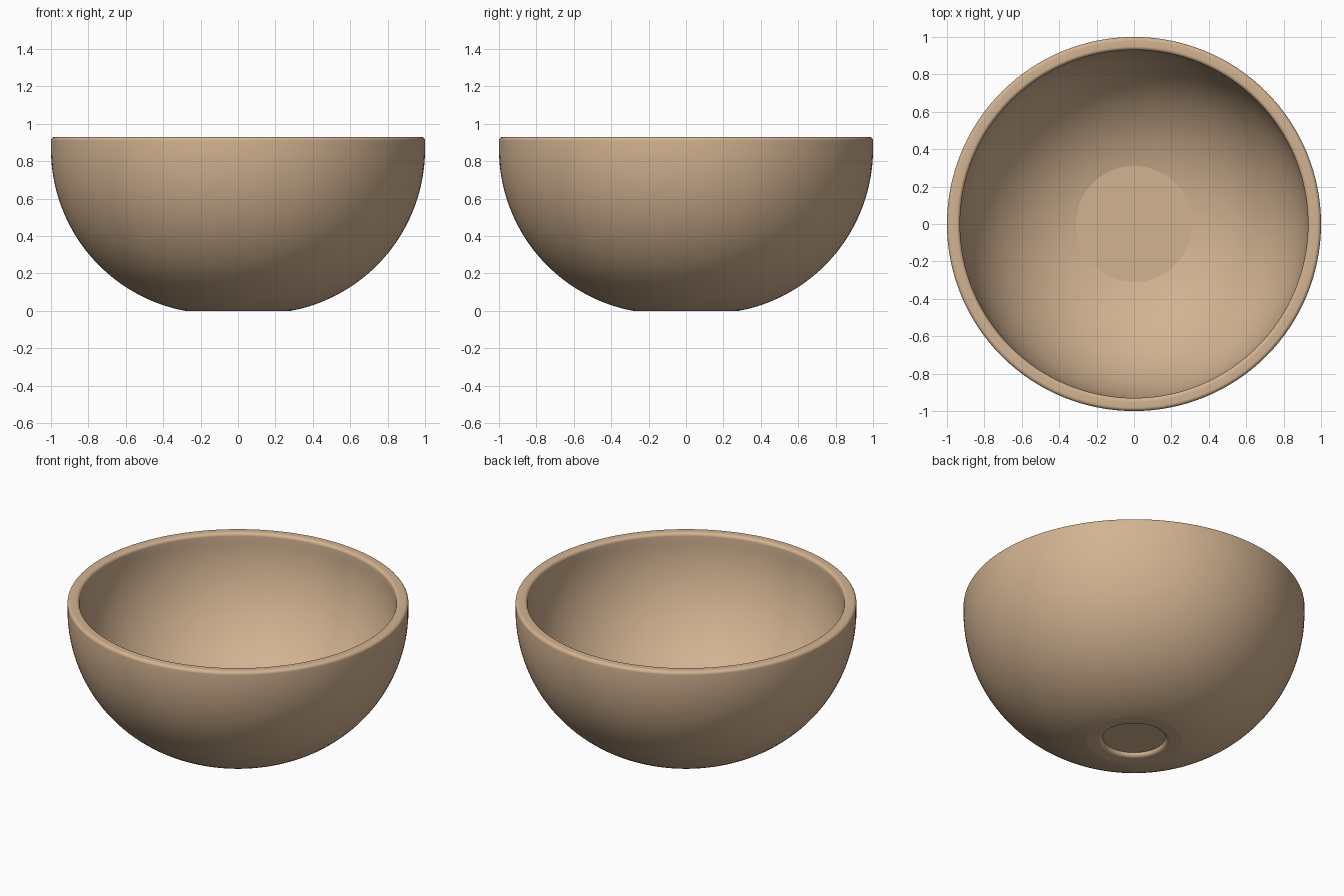
import bpy, bmesh, math

if "Cube" in bpy.data.objects:
    bpy.data.objects.remove(bpy.data.objects["Cube"])

SEGMENTS = 128
HEIGHT = 0.93
OFFSET = 0.12      # radius where the wall arcs are centred
CENTRE_Z = 0.865   # height where the walls become vertical
OUTER = 0.88       # outer wall arc radius
INNER = 0.81       # inner wall arc radius


def arc(cx, cz, r, a0, a1, n):
    """Points on a circular arc in the (radius, z) plane, angles in degrees."""
    pts = []
    for i in range(n + 1):
        a = math.radians(a0 + (a1 - a0) * i / n)
        pts.append((cx + r * math.cos(a), cz + r * math.sin(a)))
    return pts


def lathe(name, profile, material):
    """Spin a profile that starts and ends on the z axis."""
    bm = bmesh.new()
    rings = []
    for r, z in profile:
        if r < 1e-6:
            rings.append([bm.verts.new((0, 0, z))] * SEGMENTS)
        else:
            rings.append([bm.verts.new((r * math.cos(2 * math.pi * i / SEGMENTS),
                                        r * math.sin(2 * math.pi * i / SEGMENTS), z))
                          for i in range(SEGMENTS)])
    for low, high in zip(rings, rings[1:]):
        for i in range(SEGMENTS):
            j = (i + 1) % SEGMENTS
            corners = list(dict.fromkeys((low[i], low[j], high[j], high[i])))
            bm.faces.new(corners)
    bmesh.ops.recalc_face_normals(bm, faces=bm.faces)
    mesh = bpy.data.meshes.new(name)
    bm.to_mesh(mesh)
    bm.free()
    mesh.materials.append(material)
    obj = bpy.data.objects.new(name, mesh)
    bpy.context.collection.objects.link(obj)
    bpy.context.view_layer.objects.active = obj
    obj.select_set(True)
    bpy.ops.object.shade_smooth_by_angle(angle=math.radians(10))
    return obj


clay = bpy.data.materials.new("tan_clay")
clay.diffuse_color = (0.65, 0.45, 0.285, 1)
clay.use_nodes = True
clay.node_tree.nodes["Principled BSDF"].inputs["Base Color"].default_value = clay.diffuse_color

# Recessed underside with a rounded lip, then the flat foot ring
profile = [(0, 0.025)]
profile += arc(0.21, 0.025, 0.025, 180, 270, 10)

# Outer wall, from the foot up to vertical
foot_angle = -math.degrees(math.acos((0.28 - OFFSET) / OUTER))
foot = arc(OFFSET, CENTRE_Z, OUTER, foot_angle, 0, 40)
foot[0] = (0.28, 0)
profile += foot

# Rim with small rounded edges
bevel = 0.02
profile += arc(1.0 - bevel, HEIGHT - bevel, bevel, 0, 90, 10)
profile += arc(0.93 + bevel, HEIGHT - bevel, bevel, 90, 180, 10)

# Inner wall down to the flat floor
floor_angle = -math.degrees(math.acos((0.31 - OFFSET) / INNER))
profile += arc(OFFSET, CENTRE_Z, INNER, 0, floor_angle, 40)
profile.append((0, profile[-1][1]))

lathe("bowl", profile, clay)
